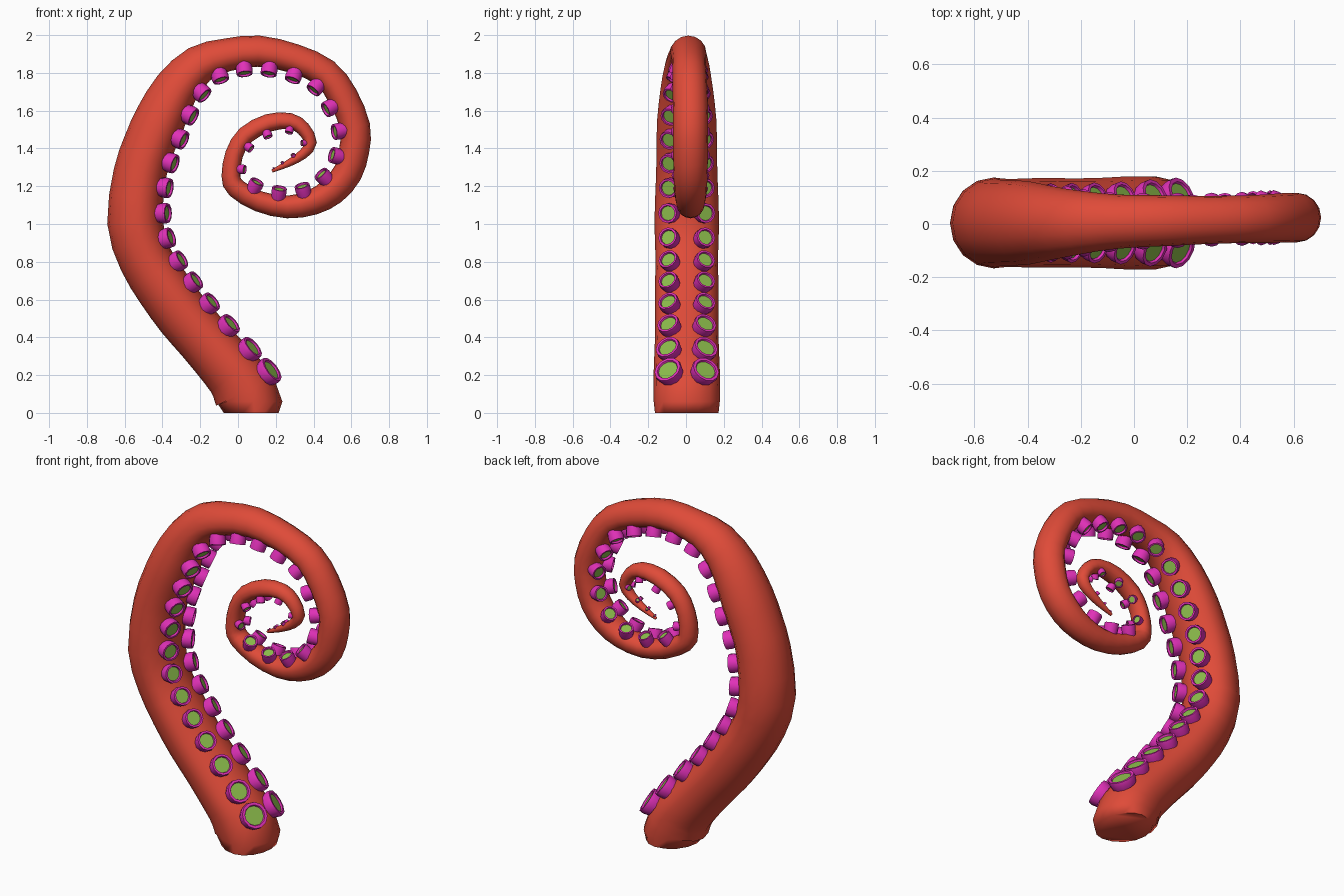
import bpy, bmesh, math
from mathutils import Vector

if "Cube" in bpy.data.objects:
    bpy.data.objects.remove(bpy.data.objects["Cube"])

# Centreline of the arm: x, z, thickness
PATH = [
    (.07, 0, .29), (.06, .06, .35), (.005, .17, .32), (-.06, .25, .30), (-.185, .395, .29),
    (-.29, .515, .29), (-.395, .66, .29), (-.49, .815, .285), (-.545, 1.01, .295),
    (-.52, 1.265, .28), (-.47, 1.42, .275), (-.41, 1.56, .27), (-.325, 1.72, .24),
    (-.205, 1.845, .205), (-.06, 1.895, .175), (.11, 1.915, .165), (.30, 1.875, .155),
    (.46, 1.80, .155), (.555, 1.675, .16), (.62, 1.515, .16), (.615, 1.39, .16),
    (.58, 1.27, .155), (.50, 1.175, .15), (.395, 1.115, .135), (.26, 1.09, .12),
    (.11, 1.12, .11), (-.01, 1.19, .105), (-.037, 1.255, .10), (-.02, 1.37, .095),
    (.04, 1.47, .095), (.16, 1.535, .095), (.275, 1.545, .085), (.345, 1.505, .075),
    (.385, 1.43, .065), (.345, 1.37, .053), (.265, 1.32, .037), (.18, 1.28, .016)]
SIDES, WIDTH, STEPS = 16, .58, 2


def material(name, color):
    m = bpy.data.materials.new(name)
    m.diffuse_color = (*color, 1)
    m.use_nodes = True
    m.node_tree.nodes["Principled BSDF"].inputs["Base Color"].default_value = m.diffuse_color
    return m


def make_object(name, bm, mat, angle):
    bmesh.ops.recalc_face_normals(bm, faces=bm.faces)
    mesh = bpy.data.meshes.new(name)
    bm.to_mesh(mesh)
    bm.free()
    mesh.materials.append(mat)
    ob = bpy.data.objects.new(name, mesh)
    bpy.context.collection.objects.link(ob)
    bpy.context.view_layer.objects.active = ob
    ob.select_set(True)
    bpy.ops.object.shade_smooth_by_angle(angle=math.radians(angle))
    ob.select_set(False)


def bridge(bm, a, b):
    n = len(a)
    for i in range(n):
        bm.faces.new((a[i], a[(i + 1) % n], b[(i + 1) % n], b[i]))


# Smooth the path, with a slight sideways drift of the curl
def smooth(i, f):
    a, b, c, d = (Vector(PATH[min(max(k, 0), len(PATH) - 1)]) for k in range(i - 1, i + 3))
    return b + .5 * f * (c - a + f * (2 * a - 5 * b + 4 * c - d + f * (3 * b - a - 3 * c + d)))


dense = [Vector(PATH[0])] + [smooth(i, k / STEPS) for i in range(1, len(PATH) - 1)
                             for k in range(STEPS)] + [Vector(PATH[-1])]
points = []
for i, (x, z, t) in enumerate(dense):
    drift = .02 * min(max((i / STEPS - 12) / 6, 0), 1)
    points.append(Vector((x, .004 + drift, z)))

# Frames along the arm: centre, inward normal, thickness
frames = []
for i, p in enumerate(points):
    d = points[min(i + 1, len(points) - 1)] - points[max(i - 1, 0)]
    if i < 2:
        d = Vector((0, 0, 1))
    frames.append((p, Vector((d.z, 0, -d.x)).normalized(), dense[i][2]))


def section(p, n, t, a):
    u = math.cos(a)
    u = (u * (.44 if u > 0 else .56) + .06) * t
    return p + n * u + Vector((0, min(WIDTH * t, .175) * math.sin(a), 0))


# Arm: rounded back, flatter inner side
bm = bmesh.new()
rings = [[bm.verts.new(section(*f, 2 * math.pi * k / SIDES)) for k in range(SIDES)] for f in frames]
for a, b in zip(rings, rings[1:]):
    bridge(bm, a, b)
bm.faces.new(rings[0])
bm.faces.new(rings[-1])
make_object("tentacle_arm", bm, material("arm_red", (.74, .07, .04)), 80)

# Suckers: paired cups walked along the inner edge
rims, pads = bmesh.new(), bmesh.new()


def circle(bm, c, axis, along, r, h, n=12):
    side = axis.cross(along)
    return [bm.verts.new(c + axis * h + r * (along * math.cos(2 * math.pi * k / n)
            + side * math.sin(2 * math.pi * k / n))) for k in range(n)]


def add_sucker(p, n, t, r, h, sign):
    base = section(p, n, t, sign * math.asin(.5))
    axis = (n + Vector((0, sign * .42, 0))).normalized()
    along = Vector((-n.z, 0, n.x))
    along = (along - axis * along.dot(axis)).normalized()
    profile = [(.9, -.3), (1, .5), (.96, 1), (.76, 1), (.7, .75)]
    loops = [circle(rims, base, axis, along, r * a, h * b) for a, b in profile]
    for a, b in zip(loops, loops[1:]):
        bridge(rims, a, b)
    pads.faces.new(circle(pads, base, axis, along, r * .72, h * .77))


s, target = 0, .21
for (p0, n0, t0), (p1, n1, t1) in zip(frames, frames[1:]):
    length = (p1 + n1 * t1 / 2 - p0 - n0 * t0 / 2).length
    while target <= s + length:
        f = (target - s) / length
        t = t0 + (t1 - t0) * f
        boost = max(0, 1 - target / .8)
        r = .044 + .08 * (t - .16) + .025 * boost if t > .102 else .26 * t
        h = min(.047 - .01 * boost, 1.2 * r)
        n = n0.lerp(n1, f)
        if target < .25:
            n = Vector((.8, 0, .6))
        for sign in (-1, 1):
            add_sucker(p0.lerp(p1, f), n.normalized(), t, r, h, sign)
        target += min(.136 + .065 * boost, 1.1 * t + .02)
    s += length
make_object("sucker_rims", rims, material("rim_magenta", (.75, .03, .48)), 40)
make_object("sucker_pads", pads, material("pad_green", (.26, .5, .07)), 40)
